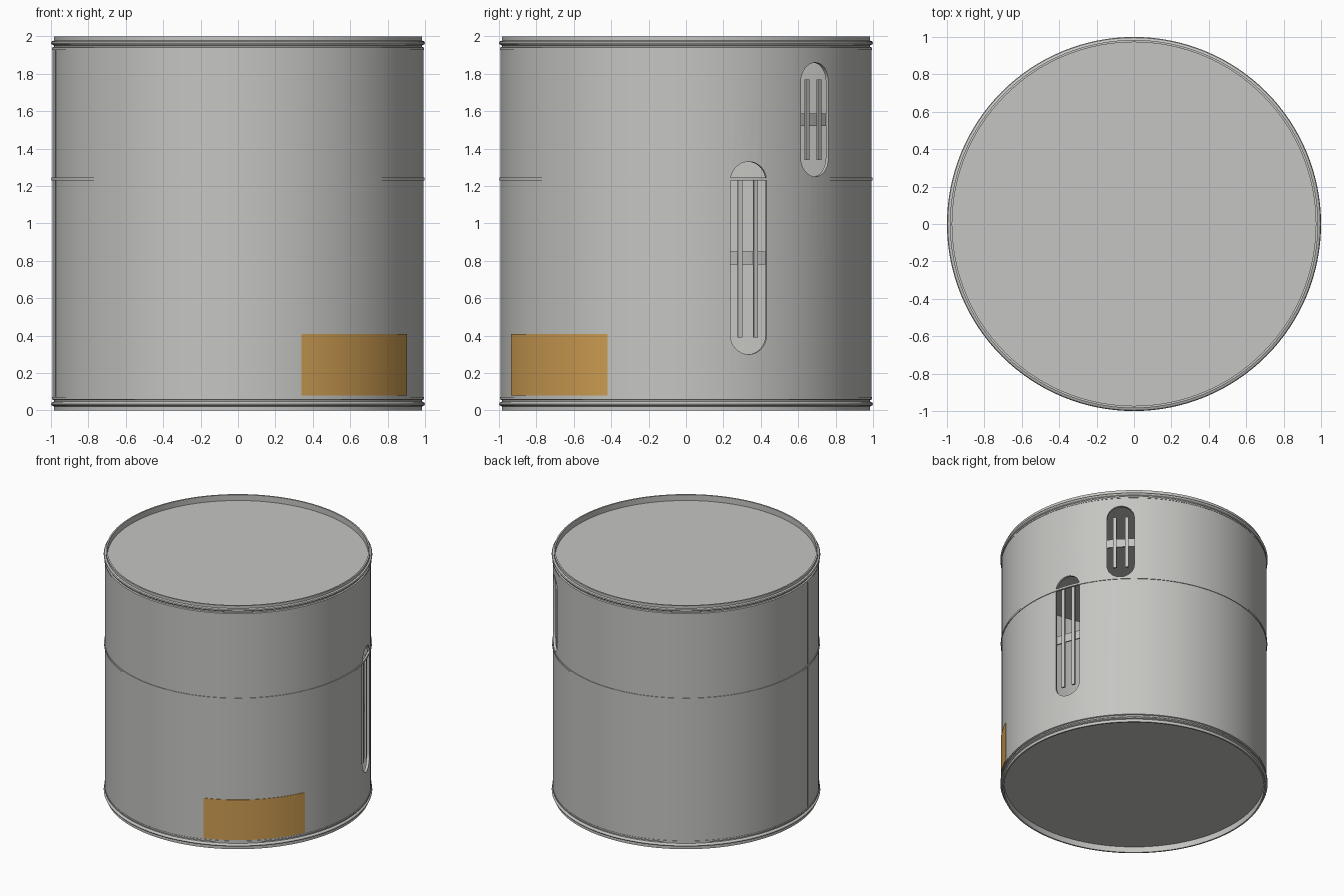
import bpy, bmesh
from math import cos, sin, radians, pi
from mathutils import Vector

cube = bpy.data.objects.get("Cube")
if cube:
    bpy.data.objects.remove(cube, do_unlink=True)


def material(name, rgb):
    m = bpy.data.materials.new(name)
    m.use_nodes = True
    m.diffuse_color = (*rgb, 1)
    m.node_tree.nodes["Principled BSDF"].inputs["Base Color"].default_value = (*rgb, 1)
    return m


STEEL = material("pale grey steel", (0.56, 0.56, 0.54))
AMBER = material("amber label", (0.62, 0.34, 0.085))


def make_object(name, bm, mat):
    bmesh.ops.recalc_face_normals(bm, faces=bm.faces)
    mesh = bpy.data.meshes.new(name)
    bm.to_mesh(mesh)
    bm.free()
    mesh.materials.append(mat)
    ob = bpy.data.objects.new(name, mesh)
    bpy.context.collection.objects.link(ob)
    return ob


def smooth(ob):
    bpy.ops.object.select_all(action='DESELECT')
    ob.select_set(True)
    bpy.context.view_layer.objects.active = ob
    bpy.ops.object.shade_smooth_by_angle(angle=radians(25))


def sweep(name, profile, mat, start=0, end=360, steps=128):
    """Turn a closed (radius, z) outline about the z axis between two angles."""
    full = end - start == 360
    bm = bmesh.new()
    rings = []
    for i in range(steps if full else steps + 1):
        a = radians(start + (end - start) * i / steps)
        rings.append([bm.verts.new((r * cos(a), r * sin(a), z)) for r, z in profile])
    pairs = list(zip(rings, rings[1:]))
    if full:
        pairs.append((rings[-1], rings[0]))
    else:
        bm.faces.new(rings[0])
        bm.faces.new(rings[-1])
    n = len(profile)
    for a, b in pairs:
        for k in range(n):
            bm.faces.new((a[k], b[k], b[(k + 1) % n], a[(k + 1) % n]))
    return make_object(name, bm, mat)


def box_profile(r0, r1, z0, z1):
    return [(r0, z0), (r1, z0), (r1, z1), (r0, z1)]


def slot_cutter(angle, half_width, z0, z1):
    """Upright stadium prism pushed radially through the wall."""
    out = Vector((cos(angle), sin(angle), 0))
    side = Vector((-sin(angle), cos(angle), 0))
    outline = []
    for centre, first in ((z1 - half_width, 0), (z0 + half_width, pi)):
        for i in range(17):
            t = first + pi * i / 16
            outline.append((half_width * cos(t), centre + half_width * sin(t)))
    bm = bmesh.new()
    near, far = [[bm.verts.new(out * d + side * u + Vector((0, 0, z))) for u, z in outline]
                 for d in (0.8, 1.2)]
    bm.faces.new(near)
    bm.faces.new(far)
    for k in range(len(outline)):
        j = (k + 1) % len(outline)
        bm.faces.new((near[k], near[j], far[j], far[k]))
    cutter = make_object("slot_cutter", bm, STEEL)
    cutter.hide_render = True
    return cutter


# Hollow drum wall
WALL = 0.992
drum = sweep("drum_wall", box_profile(0.972, WALL, 0.06, 1.94), STEEL)

# Sight slots: angle, bottom and top of the opening
slots = [("long", 19.8, 0.30, 1.33), ("short", 44.2, 1.25, 1.86)]
for label, deg, z0, z1 in slots:
    cutter = slot_cutter(radians(deg), 0.103, z0, z1)
    mod = drum.modifiers.new("slot", 'BOOLEAN')
    mod.object = cutter
    mod.solver = 'EXACT'
    bpy.context.view_layer.objects.active = drum
    bpy.ops.object.modifier_apply(modifier=mod.name)
    bpy.data.objects.remove(cutter, do_unlink=True)

    # Two upright bars and a cross band inside the opening
    mid = (z0 + z1) / 2
    for side, shift in (("first", -2.6), ("second", 2.6)):
        sweep(f"{label}_slot_{side}_bar",
              box_profile(0.968, 0.982, z0 + 0.09, z1 - 0.09), STEEL,
              deg + shift - 0.75, deg + shift + 0.75, 1)
    smooth(sweep(f"{label}_slot_cross_band",
                 box_profile(0.96, 0.97, mid - 0.034, mid + 0.034), STEEL,
                 deg - 6.6, deg + 6.6, 8))
smooth(drum)

# Rolled rims: one outline, mirrored between top and bottom
rim = [(0.972, 0), (0.984, 0), (0.984, 0.022), (0.996, 0.027), (1.0, 0.034), (0.996, 0.042),
       (0.985, 0.048), (0.985, 0.056), (0.995, 0.06), (0.995, 0.072), (0.972, 0.072)]
smooth(sweep("bottom_rim", rim, STEEL))
smooth(sweep("top_rim", [(r, 2 - z) for r, z in rim], STEEL))

# Recessed end discs
for name, z in (("bottom_disc", 0.053), ("top_disc", 1.947)):
    bm = bmesh.new()
    bmesh.ops.create_cone(bm, cap_ends=True, segments=128, radius1=0.976, radius2=0.976, depth=0.012)
    bmesh.ops.translate(bm, verts=bm.verts, vec=(0, 0, z))
    smooth(make_object(name, bm, STEEL))

# Hoop round the middle and upright weld seam
smooth(sweep("middle_hoop", box_profile(0.98, 0.997, 1.23, 1.246), STEEL))
sweep("weld_seam", box_profile(0.985, 0.994, 0.07, 1.93), STEEL, 190.8, 191.2, 1)

# Wrapped label
smooth(sweep("label_plate", box_profile(0.989, 0.996, 0.08, 0.41), AMBER, -70, -25, 24))
